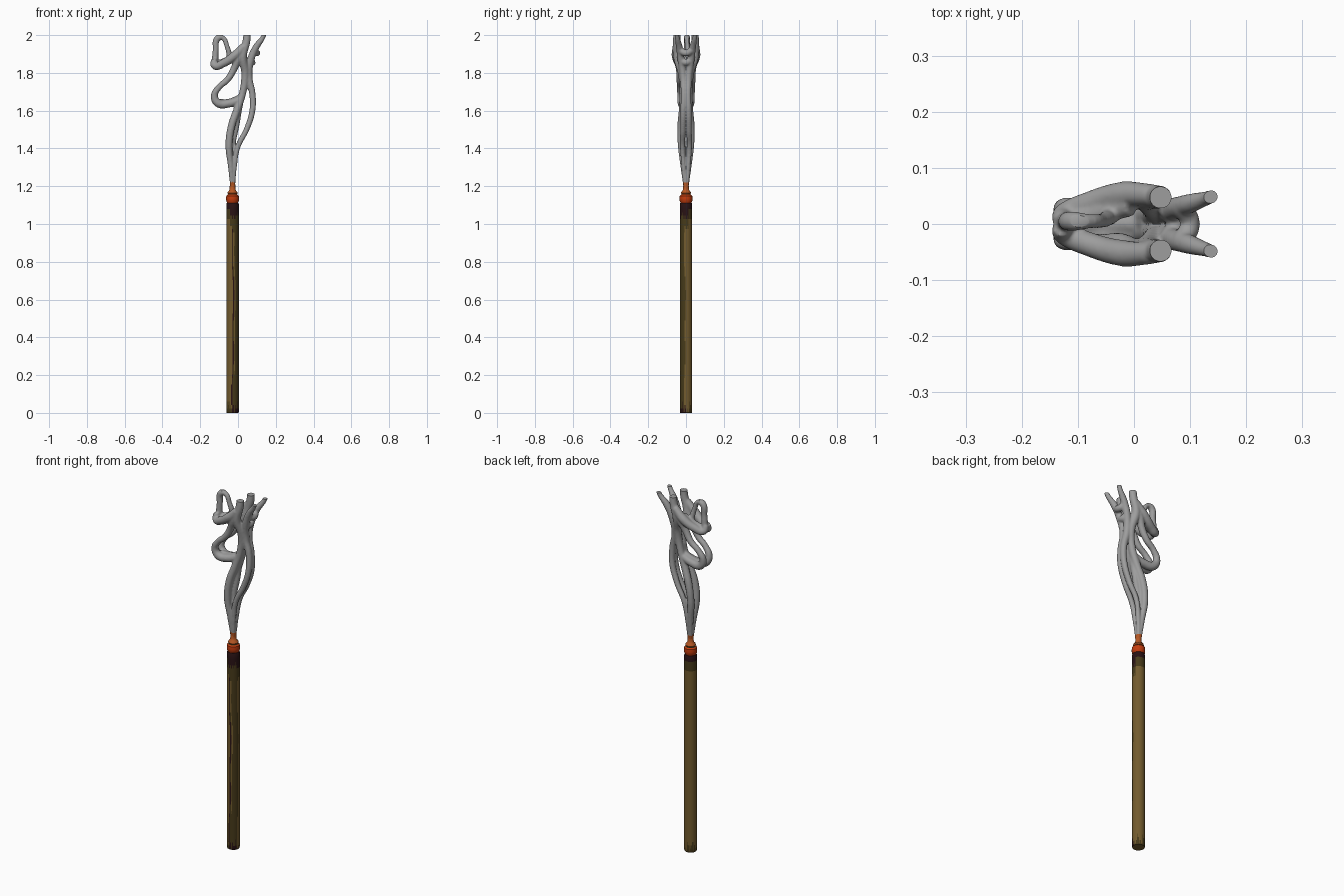
import bpy, bmesh, math, random
from mathutils import Vector

if "Cube" in bpy.data.objects:
    bpy.data.objects.remove(bpy.data.objects["Cube"])

random.seed(4)
CX = -0.029  # stick axis


def mat(name, rgb):
    m = bpy.data.materials.new(name)
    m.diffuse_color = (*rgb, 1)
    m.use_nodes = True
    m.node_tree.nodes["Principled BSDF"].inputs["Base Color"].default_value = m.diffuse_color
    return m


TAN = mat("tan_brown", (0.17, 0.105, 0.027))
OLIVE = mat("dark_olive", (0.062, 0.042, 0.010))
CHAR = mat("charred_maroon", (0.022, 0.006, 0.007))
EMBER = mat("ember_red", (0.56, 0.045, 0.004))
GLOW = mat("dull_orange", (0.48, 0.10, 0.018))
SMOKE = mat("smoke_grey", (0.34, 0.34, 0.34))


def lathe(name, profile, seg, mats, rule):
    """Revolve (radius, z) points about the stick axis; colour faces by rule."""
    bm = bmesh.new()
    rings = [[bm.verts.new((CX + r * math.cos(t), r * math.sin(t), z))
              for t in (2 * math.pi * i / seg for i in range(seg))] for r, z in profile]
    for k, (a, b) in enumerate(zip(rings, rings[1:])):
        for i in range(seg):
            j = (i + 1) % seg
            f = bm.faces.new((a[i], a[j], b[j], b[i]))
            f.material_index = rule(i, k, f.calc_center_median())
    bm.faces.new(rings[0][::-1])
    bm.faces.new(rings[-1]).material_index = rule(0, len(rings) - 2, Vector((0, 0, 9)))
    finish(name, bm, mats)


def finish(name, bm, mats):
    me = bpy.data.meshes.new(name)
    bm.to_mesh(me)
    bm.free()
    ob = bpy.data.objects.new(name, me)
    bpy.context.collection.objects.link(ob)
    for m in mats:
        me.materials.append(m)
    bpy.ops.object.select_all(action='DESELECT')
    ob.select_set(True)
    bpy.context.view_layer.objects.active = ob
    bpy.ops.object.shade_smooth_by_angle(angle=math.radians(40))


# Stick: tan, with a dark streaky side facing front right and a charred tip
SEG = 60
jag = [random.uniform(-1, 1) for _ in range(SEG)]


def stick_rule(i, k, c):
    if c.z > 2:
        return 2
    ang = (i + 0.5) * 360 / SEG
    a = (ang + 45 + 180) % 360 - 180       # 0 = front right
    front = abs(a) < 70
    wob = 6 * math.sin(c.z * 7 + 1) + 4 * math.sin(c.z * 17)
    if c.z > (1.04 + 0.015 * jag[i] if front else 1.08):
        return 2
    if c.z > 1.02 + (0.03 * jag[i] - 0.03 if front else 0):
        return 1
    if abs(a) < 50 and c.z < 0.03 + 0.03 * jag[i]:
        return 2
    if c.z < 0.03 + 0.03 * jag[i]:
        return 1
    if abs(a + wob + 42) < 4:
        return 2                            # thin burnt streak
    if abs(a + wob + 28) < 5 and 0.2 < c.z < 0.95:
        return 0                            # bare streak inside the dark side
    return 1 if -46 < a + wob < 34 else 0


zs = [0.006 + 1.074 * k / 60 for k in range(61)]
lathe("incense_stick", [(0.031, 0)] + [(0.033, z) for z in zs] + [(0.033, 1.105), (0.030, 1.112)],
      SEG, [TAN, OLIVE, CHAR], stick_rule)

# Ember: glowing bulb, dark collar and narrow neck
ember = [(0.028, 1.108), (0.029, 1.115), (0.033, 1.121), (0.034, 1.135), (0.033, 1.149),
         (0.027, 1.155), (0.024, 1.158), (0.027, 1.164), (0.025, 1.170),
         (0.018, 1.177), (0.015, 1.19), (0.014, 1.222)]
lathe("ember_tip", ember, 24, [EMBER, OLIVE, GLOW],
      lambda i, k, c: 0 if k < 5 else 1 if k < 6 else 2)

# Smoke: strands as (x, y, z, radius); most are mirrored across y
right_wisp = [(-.024, .004, 1.18, .008), (-.018, .012, 1.30, .012), (.0, .018, 1.41, .014),
              (.045, .016, 1.50, .015), (.076, .014, 1.60, .016), (.076, .011, 1.69, .017),
              (.058, .014, 1.78, .019), (.068, .026, 1.87, .020), (.098, .036, 1.94, .018),
              (.130, .046, 1.985, .013), (.148, .052, 2.03, .011)]
left_wisp = [(-.032, .004, 1.18, .008), (-.038, .014, 1.30, .015), (-.048, .025, 1.42, .019),
             (-.034, .026, 1.52, .020), (-.003, .018, 1.61, .020), (.026, .015, 1.70, .019),
             (.038, .023, 1.80, .021), (.025, .046, 1.89, .023), (.045, .048, 1.97, .021),
             (.048, .046, 2.04, .019)]
middle_wisp = [(-.028, 0, 1.18, .010), (-.028, 0, 1.30, .014), (-.028, .002, 1.42, .016),
               (-.008, .004, 1.53, .017), (.008, .002, 1.63, .018), (.028, 0, 1.72, .016)]
low_loop = [(.015, .012, 1.66, .020), (-.05, .016, 1.638, .022), (-.105, .022, 1.640, .023),
            (-.125, .027, 1.678, .019), (-.100, .032, 1.725, .016), (-.055, .034, 1.765, .017),
            (-.022, .035, 1.82, .019), (.005, .048, 1.88, .020), (.04, .050, 1.95, .018)]
high_loop = [(.03, .052, 1.94, .020), (-.02, .052, 1.890, .024), (-.08, .036, 1.850, .022),
             (-.122, .018, 1.838, .021), (-.128, .006, 1.87, .017)]
low_sheet = [(.012, 0, 1.67, .017), (-.05, 0, 1.645, .018), (-.105, 0, 1.645, .018)]
high_sheet = [(-.005, .034, 1.90, .020), (-.06, .02, 1.865, .020), (-.115, .008, 1.845, .018)]
arch = [(-.122, .006, 1.85, .018), (-.118, .005, 1.92, .016), (-.106, .005, 1.985, .018),
        (-.080, .005, 1.985, .013), (-.058, .006, 1.94, .013), (-.042, .014, 1.88, .016)]


def bridge(x, y, z, r):
    return [(x, -y, z, r), (x + .015, 0, z - .015, r), (x, y, z, r)]


def mirrored(path):
    return [(x, -y, z, r) for x, y, z, r in path]


strands = [middle_wisp, low_sheet, high_sheet, arch,
           bridge(.085, .032, 1.92, .018), bridge(.06, .03, 1.87, .018)]
for p in (right_wisp, left_wisp, low_loop, high_loop):
    strands += [p, mirrored(p)]

cu = bpy.data.curves.new("smoke_paths", 'CURVE')
cu.dimensions = '3D'
cu.bevel_depth = 1.0
cu.bevel_resolution = 4
cu.resolution_u = 8
cu.use_fill_caps = True
for path in strands:
    sp = cu.splines.new('BEZIER')
    sp.bezier_points.add(len(path) - 1)
    for bp, (x, y, z, r) in zip(sp.bezier_points, path):
        bp.co = (x, y, z)
        bp.radius = r
        bp.handle_left_type = bp.handle_right_type = 'AUTO'
helper = bpy.data.objects.new("smoke_paths", cu)
bpy.context.collection.objects.link(helper)
bpy.ops.object.select_all(action='DESELECT')
helper.select_set(True)
bpy.context.view_layer.objects.active = helper
bpy.ops.object.convert(target='MESH')
helper = bpy.context.view_layer.objects.active

# Blend the strands together, then trim flat at the top
rm = helper.modifiers.new("blend", 'REMESH')
rm.mode = 'VOXEL'
rm.voxel_size = 0.0042
sm = helper.modifiers.new("soften", 'SMOOTH')
sm.factor = 0.5
sm.iterations = 8
bm = bmesh.new()
bm.from_object(helper, bpy.context.evaluated_depsgraph_get())
bpy.data.objects.remove(helper)
cut = bmesh.ops.bisect_plane(bm, geom=bm.verts[:] + bm.edges[:] + bm.faces[:],
                             plane_co=(0, 0, 2), plane_no=(0, 0, 1), clear_outer=True)
bmesh.ops.holes_fill(bm, edges=[e for e in cut["geom_cut"] if isinstance(e, bmesh.types.BMEdge)])
for f in bm.faces:
    f.material_index = 1 if f.calc_center_median().z < 1.222 else 0
finish("smoke", bm, [SMOKE, GLOW])
